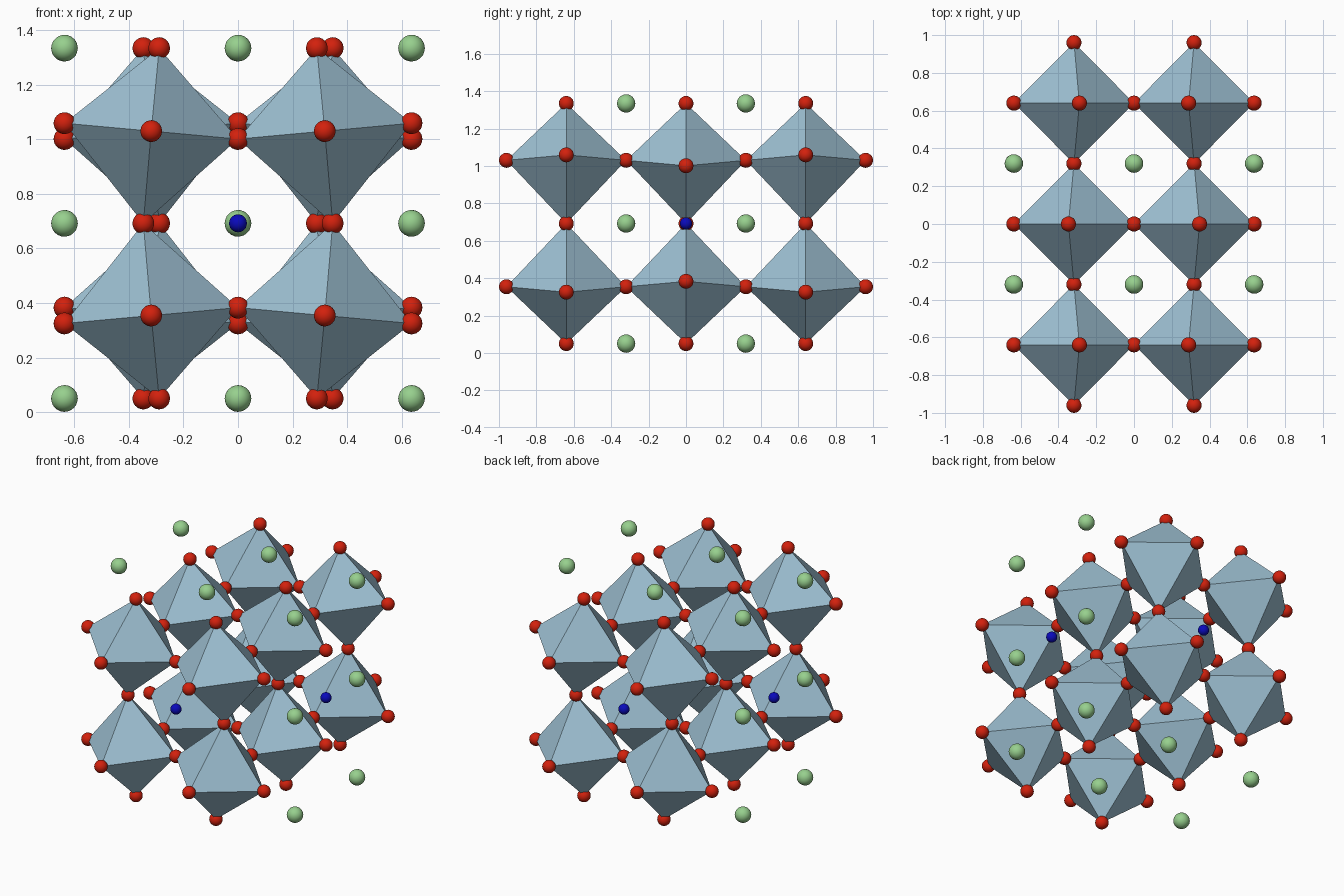
import bpy
import bmesh
from mathutils import Vector

cube = bpy.data.objects.get("Cube")
if cube:
    bpy.data.objects.remove(cube, do_unlink=True)

# Lattice spacing
HX, HY, HZ = 0.318, 0.32, 0.338     # half cell in x and y, layer offset in z
MID, STEP = 0.692, 0.642            # middle height and spacing of the tip levels
TILT = 0.029                        # shift of the tips caused by the tilt


def material(name, color):
    mat = bpy.data.materials.new(name)
    mat.use_nodes = True
    mat.diffuse_color = (*color, 1)
    mat.node_tree.nodes["Principled BSDF"].inputs["Base Color"].default_value = (*color, 1)
    return mat


def ball_mesh(name, radius, mat):
    bm = bmesh.new()
    bmesh.ops.create_icosphere(bm, subdivisions=3, radius=radius)
    for face in bm.faces:
        face.smooth = True
    mesh = bpy.data.meshes.new(name)
    bm.to_mesh(mesh)
    bm.free()
    mesh.materials.append(mat)
    return mesh


def place(name, mesh, location=(0, 0, 0)):
    obj = bpy.data.objects.new(name, mesh)
    obj.location = location
    bpy.context.collection.objects.link(obj)


steel = material("pale blue", (0.34, 0.53, 0.65))
red = material("red", (0.65, 0.015, 0.004))
green = material("soft green", (0.31, 0.63, 0.27))
blue = material("deep blue", (0.003, 0.003, 0.5))

corner_ball = ball_mesh("corner_ball", 0.04, red)
gap_ball = ball_mesh("gap_ball", 0.049, green)
small_ball = ball_mesh("small_ball", 0.033, blue)

# Tilted octahedra; neighbours lean opposite ways and share their corners
corners = {}
for side in (-1, 1):
    for row in (-1, 0, 1):
        for layer in (-1, 1):
            lean = TILT * layer * (1 if row else -1)
            x, y, z = side * HX, row * 2 * HY, MID + layer * HZ
            low = MID + (layer - 1) / 2 * STEP
            points = [
                (x - side * lean, y, low + STEP),
                (x + side * lean, y, low),
                (side * 2 * HX, y, z + lean),
                (0, y, z - lean),
                (x, y - HY, z),
                (x, y + HY, z),
            ]
            bm = bmesh.new()
            for p in points:
                bm.verts.new(p)
                corners[tuple(round(c, 3) for c in p)] = Vector(p)
            bmesh.ops.convex_hull(bm, input=bm.verts[:])
            bmesh.ops.recalc_face_normals(bm, faces=bm.faces[:])
            mesh = bpy.data.meshes.new("octahedron")
            bm.to_mesh(mesh)
            bm.free()
            mesh.materials.append(steel)
            place("octahedron", mesh)

# Red balls on every shared corner
for p in corners.values():
    place("corner_ball", corner_ball, p)

# Green balls in the gaps between the rows
for i in (-1, 0, 1):
    for j in (-1, 1):
        for k in (-1, 0, 1):
            place("gap_ball", gap_ball, (i * 2 * HX, j * HY, MID + k * STEP))

# Small blue balls at the middle of each side
for s in (-1, 1):
    place("small_ball", small_ball, (s * 2 * HX, 0, MID))
    place("small_ball", small_ball, (0, s * 2 * HY, MID))
